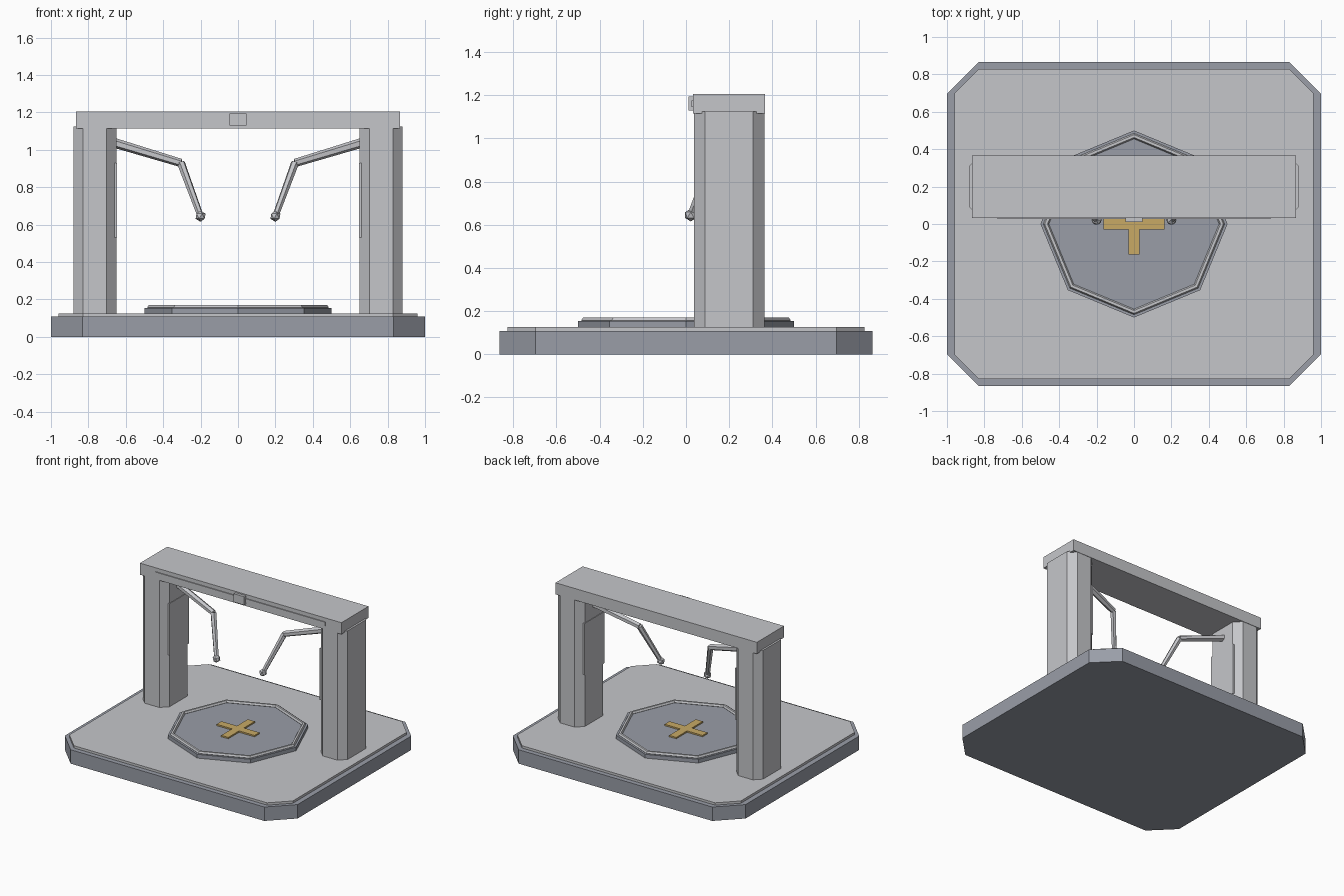
import bpy, bmesh, math
from mathutils import Vector

cube = bpy.data.objects.get("Cube")
if cube:
    bpy.data.objects.remove(cube, do_unlink=True)


def material(name, rgb):
    m = bpy.data.materials.new(name)
    m.use_nodes = True
    m.diffuse_color = (*rgb, 1)
    m.node_tree.nodes["Principled BSDF"].inputs["Base Color"].default_value = (*rgb, 1)
    return m


LIGHT = material("light_grey", (0.56, 0.565, 0.59))
SLATE = material("slate_grey", (0.32, 0.34, 0.39))
GOLD = material("gold", (0.58, 0.40, 0.13))


def prism(name, outline, z0, z1, mat):
    """Extrude a flat outline from z0 up to z1."""
    bm = bmesh.new()
    face = bm.faces.new([bm.verts.new((x, y, z0)) for x, y in outline])
    top = bmesh.ops.extrude_face_region(bm, geom=[face])["geom"]
    verts = [g for g in top if isinstance(g, bmesh.types.BMVert)]
    bmesh.ops.translate(bm, verts=verts, vec=(0, 0, z1 - z0))
    bmesh.ops.recalc_face_normals(bm, faces=bm.faces)
    mesh = bpy.data.meshes.new(name)
    bm.to_mesh(mesh)
    bm.free()
    ob = bpy.data.objects.new(name, mesh)
    bpy.context.collection.objects.link(ob)
    mesh.materials.append(mat)
    return ob


def chamfered(hx, hy, c, cx=0, cy=0):
    """Rectangle outline with its four corners cut off."""
    quarter = [(hx, hy - c), (hx - c, hy)]
    pts = quarter + [(-x, y) for x, y in reversed(quarter)]
    pts += [(-x, -y) for x, y in pts]
    return [(cx + x, cy + y) for x, y in pts]


def box(name, x, y, z, mat):
    outline = [(x[0], y[0]), (x[1], y[0]), (x[1], y[1]), (x[0], y[1])]
    return prism(name, outline, z[0], z[1], mat)


def rod(name, a, b, r1, r2, mat):
    """Six sided tapered rod from a to b."""
    a, b = Vector(a), Vector(b)
    bpy.ops.mesh.primitive_cone_add(vertices=6, radius1=r1, radius2=r2,
                                    depth=(b - a).length, location=(a + b) / 2)
    ob = bpy.context.object
    ob.rotation_euler = (b - a).to_track_quat('Z', 'Y').to_euler()
    ob.name = name
    ob.data.materials.append(mat)


# Base slab and floor plate
prism("base_slab", chamfered(1.0, 0.865, 0.168), 0, 0.108, SLATE)
prism("floor_plate", chamfered(0.96, 0.828, 0.13), 0.108, 0.126, LIGHT)

# Octagonal platform with rim
octagon = [(0.5 * math.cos(i * math.pi / 4), 0.5 * math.sin(i * math.pi / 4))
           for i in range(8)]
prism("platform", octagon, 0.126, 0.155, SLATE)
bpy.ops.mesh.primitive_torus_add(major_segments=8, minor_segments=6,
                                 major_radius=0.47, minor_radius=0.015,
                                 location=(0, 0, 0.157))
bpy.context.object.name = "platform_rim"
bpy.context.object.data.materials.append(LIGHT)

# Cross marker
w, l = 0.03, 0.163
arm = [(w, l), (-w, l), (-w, w)]
cross = []
for turn in range(4):
    cross += arm
    arm = [(-y, x) for x, y in arm]
prism("cross_marker", cross, 0.155, 0.166, GOLD)

# Gantry pillars, inner panels and jointed arms
for s, side in ((1, "left"), (-1, "right")):
    prism(side + "_pillar", chamfered(0.115, 0.163, 0.052, s * 0.765, 0.2),
          0.126, 1.125, LIGHT)
    box(side + "_inner_panel", sorted((s * 0.646, s * 0.66)), (0.08, 0.32),
        (0.53, 0.93), LIGHT)
    shoulder = (s * 0.66, 0.2, 1.037)
    elbow = (s * 0.305, 0.135, 0.93)
    tip = (s * 0.2, 0.022, 0.645)
    rod(side + "_upper_arm", shoulder, elbow, 0.026, 0.022, LIGHT)
    rod(side + "_forearm", elbow, tip, 0.022, 0.017, LIGHT)
    bpy.ops.mesh.primitive_ico_sphere_add(subdivisions=1, radius=0.03, location=tip)
    bpy.context.object.name = side + "_arm_tip"
    bpy.context.object.data.materials.append(LIGHT)

# Top beam with rail and slider
box("top_beam", (-0.865, 0.865), (0.033, 0.366), (1.115, 1.205), LIGHT)
box("rail", (-0.73, 0.73), (0.026, 0.036), (1.145, 1.175), LIGHT)
box("slider", (-0.045, 0.045), (0.012, 0.036), (1.13, 1.195), LIGHT)
